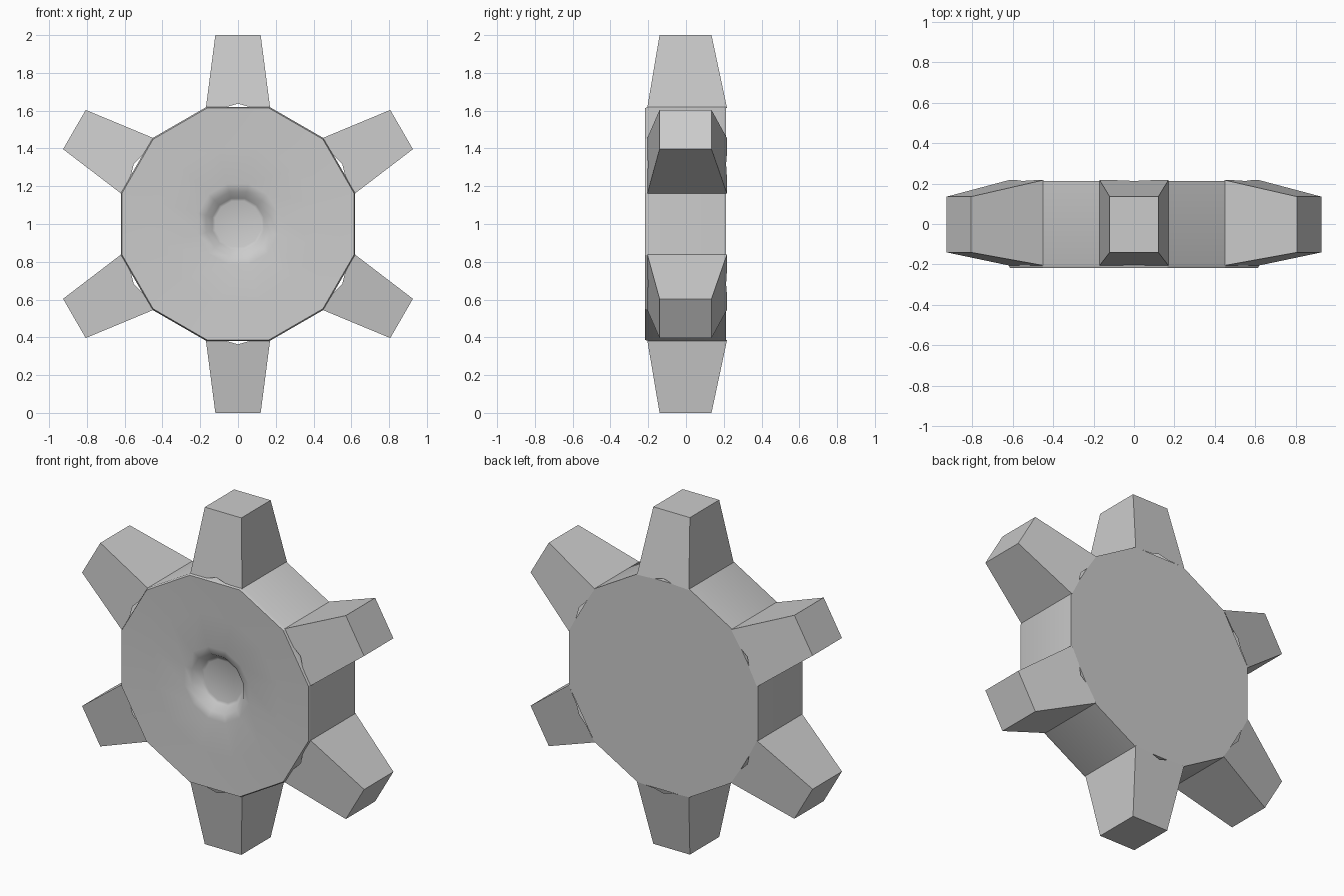
import bpy, bmesh, math
from mathutils import Matrix, Vector

cube = bpy.data.objects.get("Cube")
if cube:
    bpy.data.objects.remove(cube)

grey = bpy.data.materials.new("plain_grey")
grey.use_nodes = True
COLOUR = (0.6, 0.6, 0.6, 1)
grey.diffuse_color = COLOUR
grey.node_tree.nodes["Principled BSDF"].inputs["Base Color"].default_value = COLOUR

SIDES = 12
CENTRE = Vector((0, 0, 1))


def finish(name, bm, angle):
    mesh = bpy.data.meshes.new(name)
    bmesh.ops.recalc_face_normals(bm, faces=bm.faces)
    bm.to_mesh(mesh)
    bm.free()
    mesh.materials.append(grey)
    obj = bpy.data.objects.new(name, mesh)
    bpy.context.collection.objects.link(obj)
    bpy.ops.object.select_all(action='DESELECT')
    obj.select_set(True)
    bpy.context.view_layer.objects.active = obj
    bpy.ops.object.shade_smooth_by_angle(angle=math.radians(angle))
    return obj


def ring(bm, radius, y):
    """Twelve-sided ring around the y axis, with a flat side under each tooth."""
    verts = []
    for i in range(SIDES):
        a = math.tau * (i + 0.5) / SIDES
        verts.append(bm.verts.new(CENTRE + Vector((radius * math.cos(a), y, radius * math.sin(a)))))
    return verts


def lathe(name, profile, angle, cap):
    bm = bmesh.new()
    rings = [ring(bm, r, y) for r, y in profile]
    for a, b in zip(rings, rings[1:]):
        for i in range(SIDES):
            j = (i + 1) % SIDES
            bm.faces.new((a[i], a[j], b[j], b[i]))
    if cap:
        bm.faces.new(rings[-1])
    return finish(name, bm, angle)


# Hub: closed drum with a small front chamfer and a dished face
lathe("hub_drum", [(0.635, -0.217), (0.642, -0.2), (0.642, 0.212), (0, 0.212)][:3], 25, True)
lathe("hub_face", [(0.635, -0.217), (0.42, -0.207), (0.22, -0.2), (0.175, -0.19),
                   (0.14, -0.145), (0.125, -0.14)], 65, True)


# Teeth: six tapered blocks, with a shallow notch at the root of the front and back
def tooth(name, turn):
    bm = bmesh.new()
    walls = []
    for y_root, y_tip in ((-0.205, -0.14), (0.217, 0.135)):
        outline = [(-0.17, 0.615), (-0.06, 0.62), (0, 0.637), (0.06, 0.62), (0.17, 0.615),
                   (0.12, 1.0), (-0.12, 1.0)]
        wall = []
        for x, r in outline:
            y = y_root + (y_tip - y_root) * (r - 0.615) / 0.385
            wall.append(bm.verts.new((x, y, r)))
        bm.faces.new(wall)
        walls.append(wall)
    front, back = walls
    for i, j in ((4, 5), (5, 6), (6, 0)):
        bm.faces.new((front[i], front[j], back[j], back[i]))
    bm.transform(Matrix.Translation(CENTRE) @ Matrix.Rotation(turn, 4, 'Y'))
    finish(name, bm, 30)


for k in range(6):
    tooth(f"tooth_{k + 1}", math.tau * k / 6)
